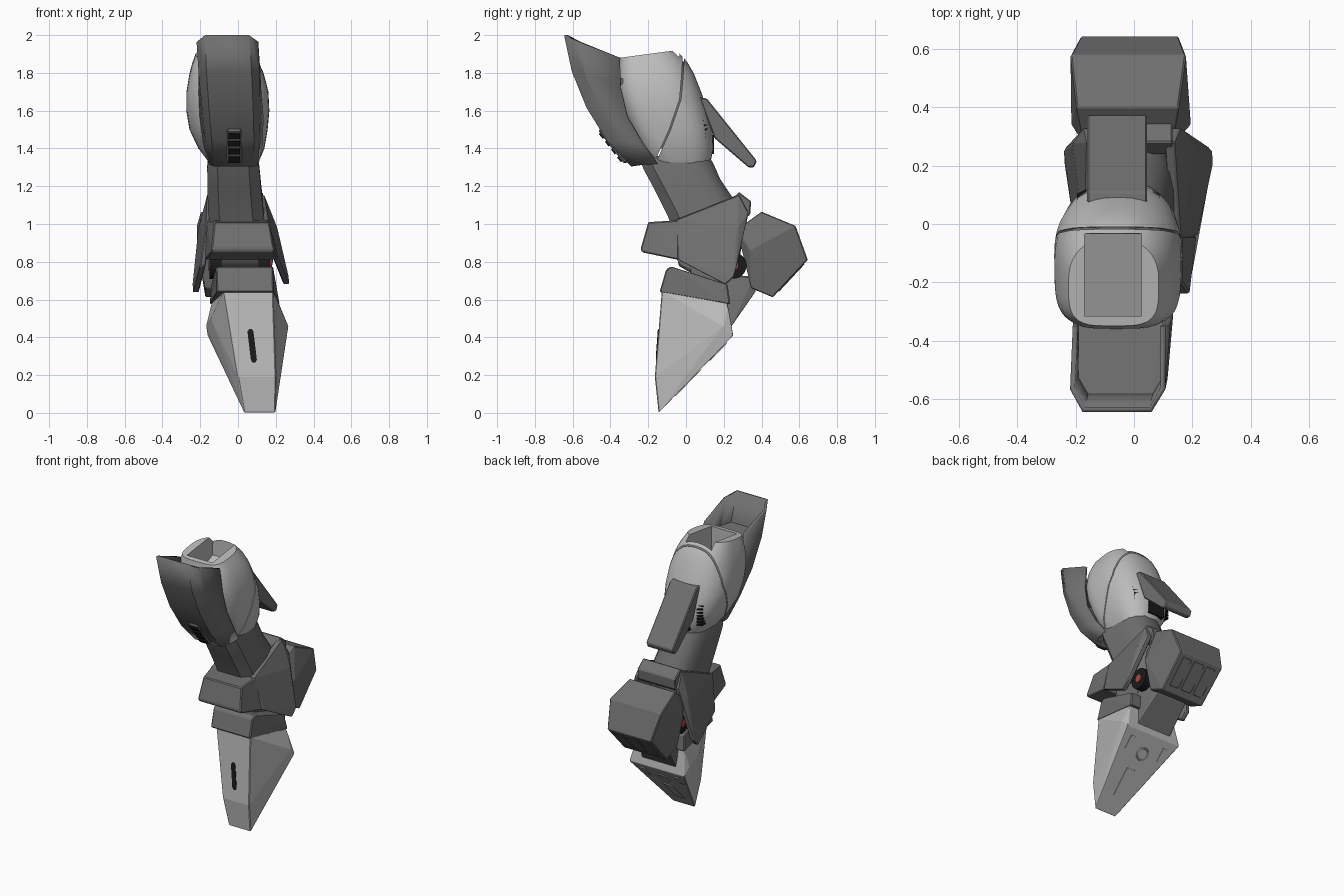
import bpy, bmesh, math
from mathutils import Vector

if "Cube" in bpy.data.objects:
    bpy.data.objects.remove(bpy.data.objects["Cube"])


def material(name, v):
    m = bpy.data.materials.new(name)
    m.diffuse_color = (*v, 1)
    m.use_nodes = True
    m.node_tree.nodes["Principled BSDF"].inputs["Base Color"].default_value = m.diffuse_color
    return m


BLACK = material("black", (0.01, 0.01, 0.01))
RED = material("red", (0.45, 0.06, 0.06))
DARK = material("dark_grey", (0.16, 0.16, 0.16))
LIGHT = material("light_grey", (0.5, 0.5, 0.5))


def finish(name, bm, mat, bevel=0.0, smooth=None):
    bmesh.ops.recalc_face_normals(bm, faces=bm.faces)
    me = bpy.data.meshes.new(name)
    bm.to_mesh(me)
    bm.free()
    ob = bpy.data.objects.new(name, me)
    bpy.context.collection.objects.link(ob)
    me.materials.append(mat)
    if smooth:
        shade(ob, smooth)
    if bevel:
        b = ob.modifiers.new("bevel", 'BEVEL')
        b.width, b.segments, b.limit_method = bevel, 1, 'ANGLE'
        b.angle_limit = math.radians(25)
    return ob


def shade(ob, deg):
    for p in ob.data.polygons:
        p.use_smooth = True
    ob.data.set_sharp_from_angle(angle=math.radians(deg))


def hull(name, pts, mat=DARK, bevel=0.006):
    """Convex solid around 3D points."""
    bm = bmesh.new()
    for p in pts:
        bm.verts.new(p)
    r = bmesh.ops.convex_hull(bm, input=bm.verts)
    junk = {v for v in r["geom_interior"] + r["geom_unused"] if isinstance(v, bmesh.types.BMVert)}
    bmesh.ops.delete(bm, geom=list(junk), context='VERTS')
    bmesh.ops.dissolve_limit(bm, angle_limit=math.radians(3), verts=bm.verts, edges=bm.edges)
    return finish(name, bm, mat, bevel)


def sym(name, rows, mat=DARK, bevel=0.006):
    """Convex solid from rows of (y, z, half width, centre x)."""
    return hull(name, [(c + s * w, y, z) for y, z, w, c in rows for s in (-1, 1)], mat, bevel)


def slab(name, a, b, x0, x1, t, mat, bevel=0.0):
    """Plate lying along the y-z line a-b, with thickness t to both sides."""
    a, b = Vector(a), Vector(b)
    d = (b - a).normalized()
    n = Vector((-d.y, d.x)) * t
    return hull(name, [(x, *(p + s * n)) for x in (x0, x1) for p in (a, b) for s in (-1, 1)], mat, bevel)


def skin(name, grid_points, mat, closed, smooth=None):
    """Quad strip surface through rows of points; closed rows get end caps."""
    bm = bmesh.new()
    rings = [[bm.verts.new(p) for p in row] for row in grid_points]
    n = len(rings[0])
    for r, q in zip(rings, rings[1:]):
        for i in range(n if closed else n - 1):
            bm.faces.new((r[i], r[(i + 1) % n], q[(i + 1) % n], q[i]))
    if closed:
        bm.faces.new(rings[0])
        bm.faces.new(rings[-1])
    return finish(name, bm, mat, smooth=smooth)


def loft(name, shape, secs, mat, smooth=30):
    """Closed loft; sections are (y front, z front, y back, z back, half width, centre x)."""
    return skin(name, [[(c + w * u, yf + (yb - yf) * t, zf + (zb - zf) * t) for u, t in shape]
                       for yf, zf, yb, zb, w, c in secs], mat, True, smooth)


def cut(ob, cutter):
    m = ob.modifiers.new("cut", 'BOOLEAN')
    m.operation, m.object, m.solver = 'DIFFERENCE', cutter, 'EXACT'
    bpy.context.view_layer.objects.active = ob
    bpy.ops.object.modifier_apply(modifier="cut")
    bpy.data.objects.remove(cutter)


def pocket(g):
    """Cutter for the open knee socket, grown by g."""
    return hull("pocket_cutter", [(x, y, z) for x in (-0.17 - g, 0.025 + g)
                for y, z in ((-0.315 - g, 1.66 - g), (-0.035 + g, 1.78 - g), (-0.315 - g, 2.1), (-0.03 + g, 2.1))], DARK, 0)


# Rounded calf shell with knee socket and a dark core behind the panel seam
oval = []
for i in range(40):
    a = 2 * math.pi * i / 40
    e = 2 / (3.8 if math.sin(a) < 0 else 2.4)
    oval.append((math.copysign(abs(math.cos(a)) ** e, math.cos(a)),
                 0.5 + 0.5 * math.copysign(abs(math.sin(a)) ** e, math.sin(a))))
calf_secs = [
    (-0.17, 1.31, 0.13, 1.325, 0.125, -0.02), (-0.24, 1.40, 0.145, 1.40, 0.175, -0.035),
    (-0.29, 1.50, 0.14, 1.50, 0.207, -0.05), (-0.33, 1.60, 0.115, 1.60, 0.22, -0.054),
    (-0.355, 1.70, 0.08, 1.70, 0.217, -0.056), (-0.36, 1.79, 0.04, 1.80, 0.197, -0.06),
    (-0.355, 1.84, 0.005, 1.86, 0.178, -0.065), (-0.35, 1.88, -0.05, 1.92, 0.155, -0.07)]
calf = loft("calf", oval, calf_secs, LIGHT)
cut(calf, pocket(0))
seam = [(-0.01, 1.95), (-0.018, 1.80), (-0.03, 1.66), (-0.085, 1.5), (-0.18, 1.29)]
cut(calf, skin("seam_cutter", [[(x, y + d, z) for x, d in ((-0.4, -0.004), (0.4, -0.004), (0.4, 0.004), (-0.4, 0.004))]
                               for y, z in seam], DARK, True))
shade(calf, 30)
core = loft("calf_core", oval, [(a + 0.012, b, c - 0.012, d, w - 0.012, x)
                                for a, b, c, d, w, x in calf_secs[1:-1]], DARK)
cut(core, pocket(0.012))

# Shin guard: open channel, rows of (y, z, half width) for rear, side and front edges
rows = [((-0.35, 1.88, 0.15), (-0.565, 1.965, 0.155), (-0.637, 2.0, 0.115)),
        ((-0.345, 1.72, 0.158), (-0.53, 1.79, 0.153), (-0.597, 1.81, 0.115)),
        ((-0.31, 1.57, 0.16), (-0.455, 1.60, 0.145), (-0.52, 1.62, 0.113)),
        ((-0.23, 1.43, 0.15), (-0.35, 1.44, 0.133), (-0.415, 1.45, 0.108)),
        ((-0.15, 1.32, 0.122), (-0.235, 1.315, 0.118), (-0.285, 1.31, 0.1))]
guard = skin("shin_guard", [[(-0.058 + (2 - z) * 0.055 + s * w, y, z) for s, (y, z, w) in
                             ((-1, r), (-1, m), (-1, f), (1, f), (1, m), (1, r))] for r, m, f in rows], DARK, False, 25)
sol = guard.modifiers.new("thickness", 'SOLIDIFY')
sol.thickness, sol.offset = 0.018, 0
sym("shin_guard_floor", [(-0.585, 1.80, 0.11, -0.046), (-0.53, 1.79, 0.145, -0.046), (-0.33, 1.77, 0.145, -0.046),
    (-0.33, 1.74, 0.145, -0.046), (-0.515, 1.755, 0.14, -0.046), (-0.57, 1.765, 0.11, -0.046)], DARK, 0)

# Shin vent with black slots
slab("shin_vent_frame", (-0.455, 1.505), (-0.315, 1.325), -0.06, 0.02, 0.014, DARK, 0.01)
for i in range(4):
    f = 0.08 + i * 0.23
    y, z = -0.468 + 0.14 * f, 1.495 - 0.18 * f
    slab("shin_vent_slot", (y, z), (y + 0.02, z - 0.026), -0.05, 0.01, 0.006, BLACK)

# Rear flap, its dark nozzle and side grilles
sym("rear_flap", [(y, z, 0.103, -0.058) for y, z in
    ((0.07, 1.67), (0.11, 1.665), (0.375, 1.335), (0.36, 1.30), (0.33, 1.30), (0.15, 1.455))])
hull("rear_nozzle", [(x, y, z) for x in (-0.12, 0.0) for y in (0.08, 0.148) for z in (1.37, 1.47)], BLACK, 0)
for s in (-1, 1):
    for i in range(11):
        z = 1.41 + i * 0.021
        y = 0.112 - max(0, z - 1.5) * 0.33
        x = -0.054 + s * 0.125
        hull("calf_grille", [(x + dx, y + dy - s * dx * 0.5, z + dz) for dx in (-0.016, 0.016)
             for dy in (-0.05, 0.0) for dz in (0, 0.011)], BLACK, 0)

# Ankle column, rounded at the back
column = [(-.6, 0), (.6, 0), (1, .15), (1, .6), (.9, .8), (.7, .92), (.35, 1),
          (-.35, 1), (-.7, .92), (-.9, .8), (-1, .6), (-1, .15)]
loft("ankle", column, [(-0.25, 1.36, 0.12, 1.36, 0.125, -0.025), (-0.225, 1.29, 0.145, 1.32, 0.138, -0.025),
    (-0.165, 1.18, 0.18, 1.24, 0.142, -0.02), (-0.10, 1.05, 0.24, 1.15, 0.146, -0.012),
    (-0.06, 0.95, 0.28, 1.05, 0.145, 0), (0.0, 0.82, 0.22, 0.85, 0.12, 0.01)], DARK, 35)

# Ankle guard: front bumper, rear rim and flared side plates
sym("ankle_front_guard", [(-0.20, 1.01, 0.145, 0.02), (-0.04, 1.02, 0.165, 0.0), (-0.24, 0.87, 0.165, 0.025),
    (-0.232, 0.85, 0.165, 0.025), (-0.04, 0.81, 0.195, 0.02)])
sym("ankle_rear_rim", [(y, z, 0.145, -0.012) for y, z in
    ((0.24, 1.12), (0.28, 1.17), (0.345, 1.12), (0.34, 1.05), (0.30, 1.02), (0.24, 1.06))])
plate = [(-0.06, 1.02, 0.165), (0.24, 1.12, 0.15), (0.28, 1.155, 0.15), (0.33, 1.06, 0.165),
         (0.275, 0.98, 0.21), (0.255, 0.72, 0.255), (0.21, 0.68, 0.255), (-0.04, 0.81, 0.21)]
for s in (-1, 1):
    hull("ankle_side_plate", [(-0.01 + (1.12 - z) * 0.06 + s * (w - d), y, z + (s - 1) * 0.05 * (1.12 - z))
         for y, z, w in plate for d in (0, 0.03)])

# Ankle ball, post and side joint discs
for name, mat, r, h, loc in (("joint_axle", BLACK, 0.07, 0.32, (0.01, 0.25, 0.78)),
                             ("joint_cap", RED, 0.025, 0.33, (0.01, 0.25, 0.78)),
                             ("ankle_roller", DARK, 0.1, 0.2, (0.01, 0.04, 0.86))):
    bpy.ops.mesh.primitive_cylinder_add(vertices=32, radius=r, depth=h, location=loc, rotation=(0, math.pi / 2, 0))
    ob = bpy.context.object
    ob.name = name
    ob.data.materials.append(mat)
    shade(ob, 30)
sym("ankle_post", [(y, z, 0.09, 0.02) for y in (0.02, 0.2) for z in (0.62, 0.88)])

# Foot, pointing down
sym("foot_collar", [(-0.105, 0.76, 0.15, 0.035), (-0.08, 0.775, 0.15, 0.035), (0.22, 0.68, 0.172, 0.03),
    (0.235, 0.575, 0.185, 0.035), (-0.14, 0.64, 0.15, 0.038)])
sym("foot", [(-0.128, 0.645, 0.13, 0.055), (0.22, 0.58, 0.178, 0.038), (0.06, 0.50, 0.188, 0.045),
    (0.20, 0.46, 0.218, 0.049), (0.25, 0.41, 0.21, 0.049), (-0.165, 0.19, 0.1, 0.1),
    (-0.145, 0.0, 0.082, 0.115)], LIGHT, 0.004)
hull("foot_slot", [(x + dx, y + dy, z + dz) for x, y, z in ((0.066, -0.146, 0.43), (0.084, -0.157, 0.28))
     for dx, dz in ((-0.016, 0), (0.016, 0), (-0.008, 0.014), (0.008, 0.014), (-0.008, -0.014), (0.008, -0.014))
     for dy in (-0.003, 0.02)], BLACK, 0)

# Sole trim
sole = Vector((0, 0.716, -0.698))
bpy.ops.mesh.primitive_torus_add(major_radius=0.04, minor_radius=0.006, major_segments=28, minor_segments=6,
    location=(0.06, 0.155, 0.312), rotation=sole.to_track_quat('Z', 'Y').to_euler())
bpy.context.object.name = "sole_ring"
bpy.context.object.data.materials.append(LIGHT)
for s in (-1, 1):
    slab("sole_rail", (0.215, 0.374), (0.15, 0.307), 0.052 + s * 0.13 - 0.02, 0.052 + s * 0.13 + 0.02, 0.006, LIGHT)
slab("sole_pad", (0.075, 0.23), (-0.06, 0.092), 0.05, 0.12, 0.006, LIGHT)

# Heel block, its link and underside panels
sym("heel", [(0.27, 0.97, 0.15, -0.02), (0.40, 1.065, 0.175, -0.022), (0.58, 0.99, 0.198, -0.02),
    (0.645, 0.81, 0.168, -0.015), (0.46, 0.612, 0.162, -0.01), (0.345, 0.66, 0.165, -0.01),
    (0.34, 0.86, 0.205, -0.01)], DARK, 0.005)
sym("heel_link", [(0.17, 0.74, 0.10, 0.02), (0.36, 0.72, 0.11, 0.0), (0.37, 0.645, 0.11, 0.0),
    (0.235, 0.45, 0.13, 0.04), (0.18, 0.48, 0.13, 0.04)])
for x0, x1 in ((-0.14, -0.07), (-0.05, 0.03), (0.05, 0.12)):
    slab("heel_panel", (0.625, 0.79), (0.49, 0.645), x0, x1, 0.004, DARK, 0.002)
